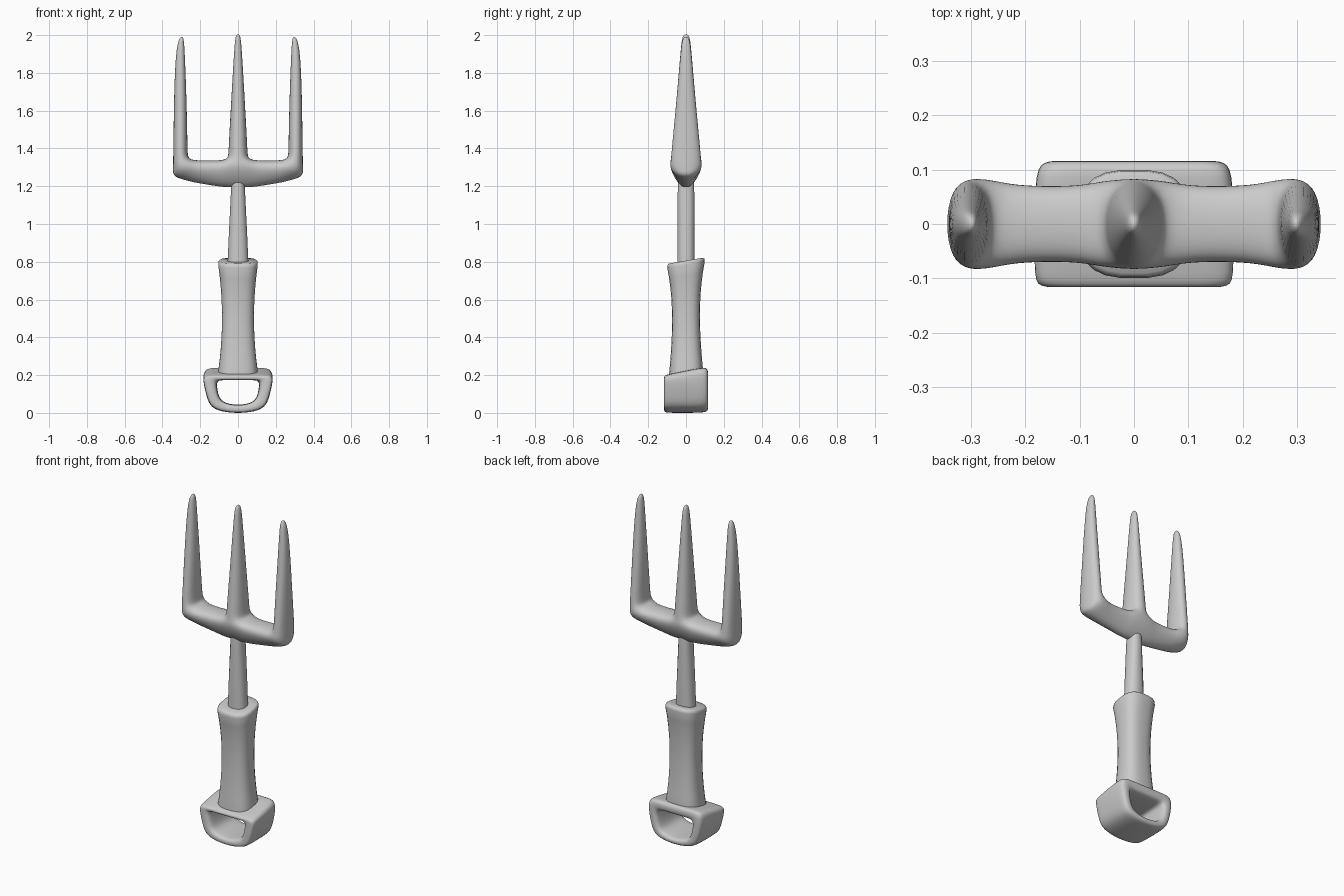
import bpy, bmesh, math

if "Cube" in bpy.data.objects:
    bpy.data.objects.remove(bpy.data.objects["Cube"])


def finish(name, bm, subsurf=0):
    bmesh.ops.recalc_face_normals(bm, faces=bm.faces)
    me = bpy.data.meshes.new(name)
    bm.to_mesh(me)
    bm.free()
    ob = bpy.data.objects.new(name, me)
    bpy.context.collection.objects.link(ob)
    if subsurf:
        mod = ob.modifiers.new("smooth", 'SUBSURF')
        mod.levels = mod.render_levels = subsurf
    bpy.ops.object.select_all(action='DESELECT')
    ob.select_set(True)
    bpy.context.view_layer.objects.active = ob
    if subsurf:
        bpy.ops.object.shade_smooth()
    else:
        bpy.ops.object.shade_smooth_by_angle(angle=math.radians(50))
    return ob


def bridge(bm, a, b):
    n = len(a)
    for i in range(n):
        bm.faces.new((a[i], a[(i + 1) % n], b[(i + 1) % n], b[i]))


def loft(name, stations, sides, power=1.0, shear=0.0):
    """Stack of super-ellipse rings (z, half x, half y), tilted by shear."""
    bm = bmesh.new()
    rings = []
    for z, rx, ry in stations:
        ring = []
        for i in range(sides):
            a = 2 * math.pi * (i + 0.5) / sides
            c, s = math.cos(a), math.sin(a)
            x = rx * math.copysign(abs(c) ** power, c)
            y = ry * math.copysign(abs(s) ** power, s)
            ring.append(bm.verts.new((x, y, z + shear * y)))
        rings.append(ring)
    for a, b in zip(rings, rings[1:]):
        bridge(bm, a, b)
    bm.faces.new(rings[0])
    bm.faces.new(rings[-1])
    return finish(name, bm)


# Fork head: crossbar cage with three tines extruded from its top
bm = bmesh.new()
# x, top half depth, top z, middle half depth, bottom z
half = [(0.055, 0.085, 1.345, 0.085, 1.19), (0.10, 0.06, 1.338, 0.078, 1.195),
        (0.22, 0.06, 1.338, 0.080, 1.215), (0.262, 0.085, 1.345, 0.088, 1.225),
        (0.347, 0.085, 1.345, 0.088, 1.25)]
columns = [(-h[0],) + h[1:] for h in reversed(half)] + half
cols = []
for x, yt, zt, ym, zb in columns:
    pts = [(-yt, zt), (-ym, 1.285), (-0.028, zb), (0.028, zb), (ym, 1.285), (yt, zt)]
    cols.append([bm.verts.new((x, y, z)) for y, z in pts])
TINES = (0, 4, 8)
for k in range(9):
    a, b = cols[k], cols[k + 1]
    for i in range(6):
        if i == 5 and k in TINES:
            continue
        j = (i + 1) % 6
        bm.faces.new((a[i], a[j], b[j], b[i]))
for c in (cols[0], cols[-1]):
    bm.faces.new((c[0], c[1], c[4], c[5]))
    bm.faces.new((c[1], c[2], c[3], c[4]))
# z, inner x, outer x, half depth
side_tine = [(1.39, 0.264, 0.345, 0.083), (1.62, 0.268, 0.343, 0.058),
             (1.92, 0.280, 0.333, 0.030), (1.997, 0.287, 0.308, 0.020)]
mid_tine = [(1.39, -0.055, 0.055, 0.083), (1.62, -0.041, 0.041, 0.058),
            (1.94, -0.021, 0.021, 0.029), (2.010, -0.013, 0.013, 0.020)]
for k, steps in zip(TINES, (side_tine, mid_tine, side_tine)):
    a, b = cols[k], cols[k + 1]
    ring = [a[0], b[0], b[5], a[5]]
    for z, x0, x1, y in steps:
        if k == 0:
            x0, x1 = -x1, -x0
        new = [bm.verts.new(p) for p in ((x0, -y, z), (x1, -y, z), (x1, y, z), (x0, y, z))]
        bridge(bm, ring, new)
        ring = new
    bm.faces.new(ring)
finish("fork_head", bm, 3)

# Shaft joining fork and grip
loft("shaft", [(0.75, 0.058, 0.046), (0.95, 0.049, 0.046),
               (1.15, 0.039, 0.045), (1.25, 0.034, 0.042)], 16, 0.85)

# Waisted grip with slanted ends
grip = [(0.195, 0.106, 0.09)]
for i in range(11):
    t = i / 10
    bulge = (2 * t - 1) ** 2
    grip.append((0.22 + 0.565 * t, 0.085 + 0.02 * bulge, 0.074 + (0.016 + 0.010 * t) * bulge))
grip += [(0.799, 0.103, 0.098), (0.806, 0.096, 0.091), (0.806, 0.06, 0.055)]
loft("grip", grip, 24, 0.72, 0.17)

# Hanging loop: D-shaped band, top face slanted toward the front
bm = bmesh.new()
outer = [(0, 0.224), (0.10, 0.224), (0.165, 0.224), (0.187, 0.205), (0.182, 0.15),
         (0.165, 0.08), (0.145, 0.03), (0.09, 0.006), (0, -0.003)]
inner = [(0, 0.174), (0.06, 0.174), (0.10, 0.174), (0.112, 0.160), (0.110, 0.13),
         (0.102, 0.09), (0.085, 0.062), (0.05, 0.048), (0, 0.042)]
pairs = list(zip(outer, inner))
pairs += [((-o[0], o[1]), (-i[0], i[1])) for o, i in reversed(pairs[1:-1])]
# blend from outer (0) to inner (1), and depth
section = [(0.0, -0.095), (0.08, -0.117), (0.85, -0.117), (1, -0.09),
           (1, 0.09), (0.85, 0.117), (0.2, 0.117), (0.0, 0.09)]
rings = []
for o, i in pairs:
    ring = []
    for t, y in section:
        x = o[0] + (i[0] - o[0]) * t
        z = o[1] + (i[1] - o[1]) * t
        slant = 0.2 * y * max(0, min(1, (z - 0.17) / 0.04))
        ring.append(bm.verts.new((x, y, z + slant)))
    rings.append(ring)
for k in range(len(rings)):
    bridge(bm, rings[k], rings[(k + 1) % len(rings)])
finish("hanging_loop", bm, 2)
